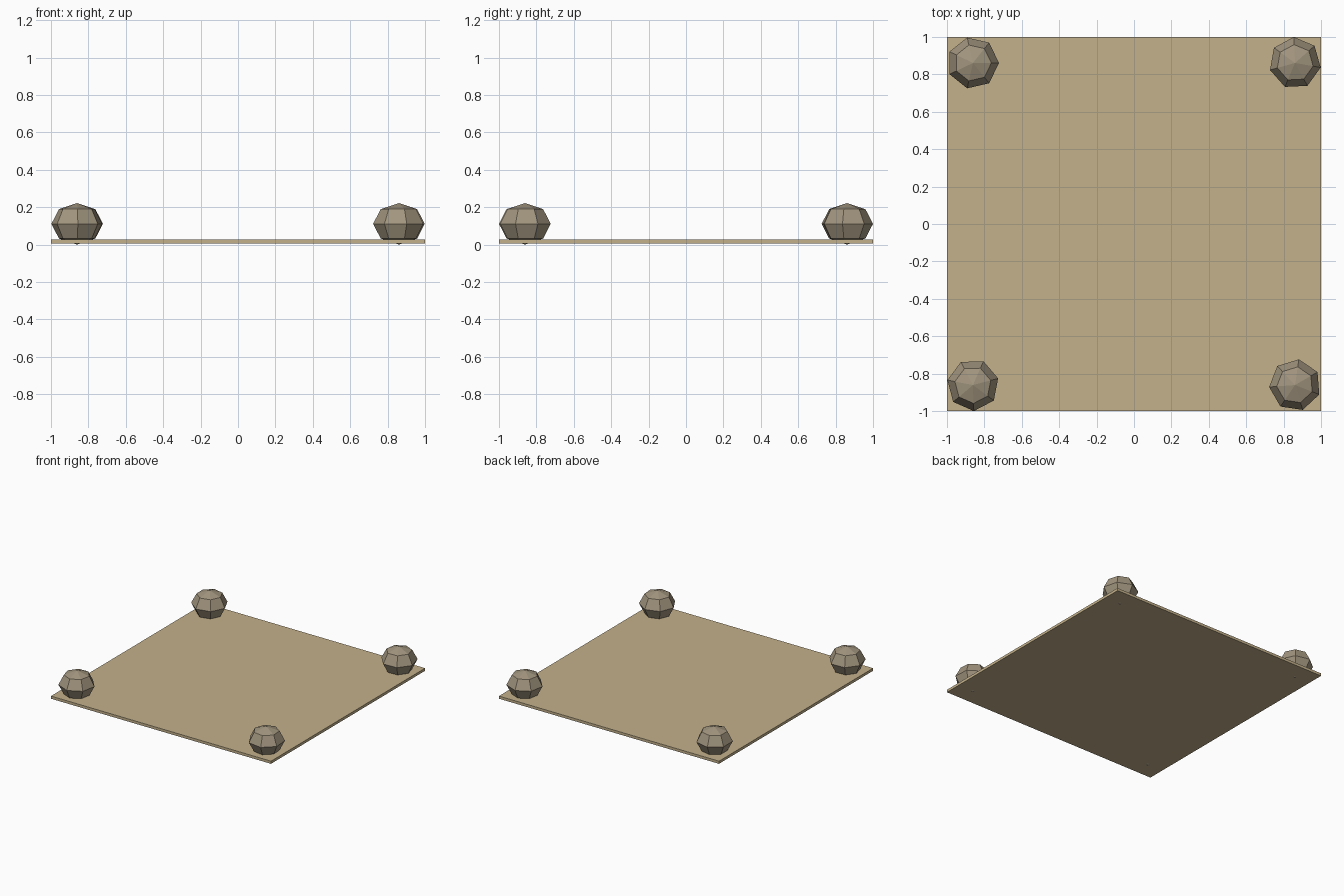
import bpy
import bmesh
from math import radians
from mathutils import Matrix

if "Cube" in bpy.data.objects:
    bpy.data.objects.remove(bpy.data.objects["Cube"])


def material(name, rgb):
    mat = bpy.data.materials.new(name)
    mat.diffuse_color = (*rgb, 1)
    mat.use_nodes = True
    mat.node_tree.nodes["Principled BSDF"].inputs["Base Color"].default_value = mat.diffuse_color
    return mat


def add_object(name, bm, mat):
    mesh = bpy.data.meshes.new(name)
    bm.to_mesh(mesh)
    bm.free()
    mesh.materials.append(mat)
    obj = bpy.data.objects.new(name, mesh)
    bpy.context.collection.objects.link(obj)
    return obj


sand = material("sand", (0.55, 0.44, 0.26))
stone = material("stone", (0.36, 0.30, 0.21))

# Thin square ground slab
bm = bmesh.new()
bmesh.ops.create_cube(bm, size=1, matrix=Matrix.Diagonal((2, 2, 0.022, 1)))
slab = add_object("ground_slab", bm, sand)
slab.location.z = 0.016

# Squashed seven-sided corner stones, each turned differently;
# their lower tips poke slightly through the slab
RADIUS, HALF_HEIGHT, OFFSET = 0.139, 0.111, 0.861
corners = [
    ("front_left", -1, -1, 27.6),
    ("front_right", 1, -1, -8.5),
    ("back_left", -1, 1, 12.9),
    ("back_right", 1, 1, 2.8),
]
for name, sx, sy, turn in corners:
    bm = bmesh.new()
    bmesh.ops.create_uvsphere(
        bm, u_segments=7, v_segments=4, radius=1,
        matrix=Matrix.Diagonal((RADIUS, RADIUS, HALF_HEIGHT, 1)))
    rock = add_object(name + "_stone", bm, stone)
    rock.location = (sx * OFFSET, sy * OFFSET, HALF_HEIGHT)
    rock.rotation_euler.z = radians(turn)
